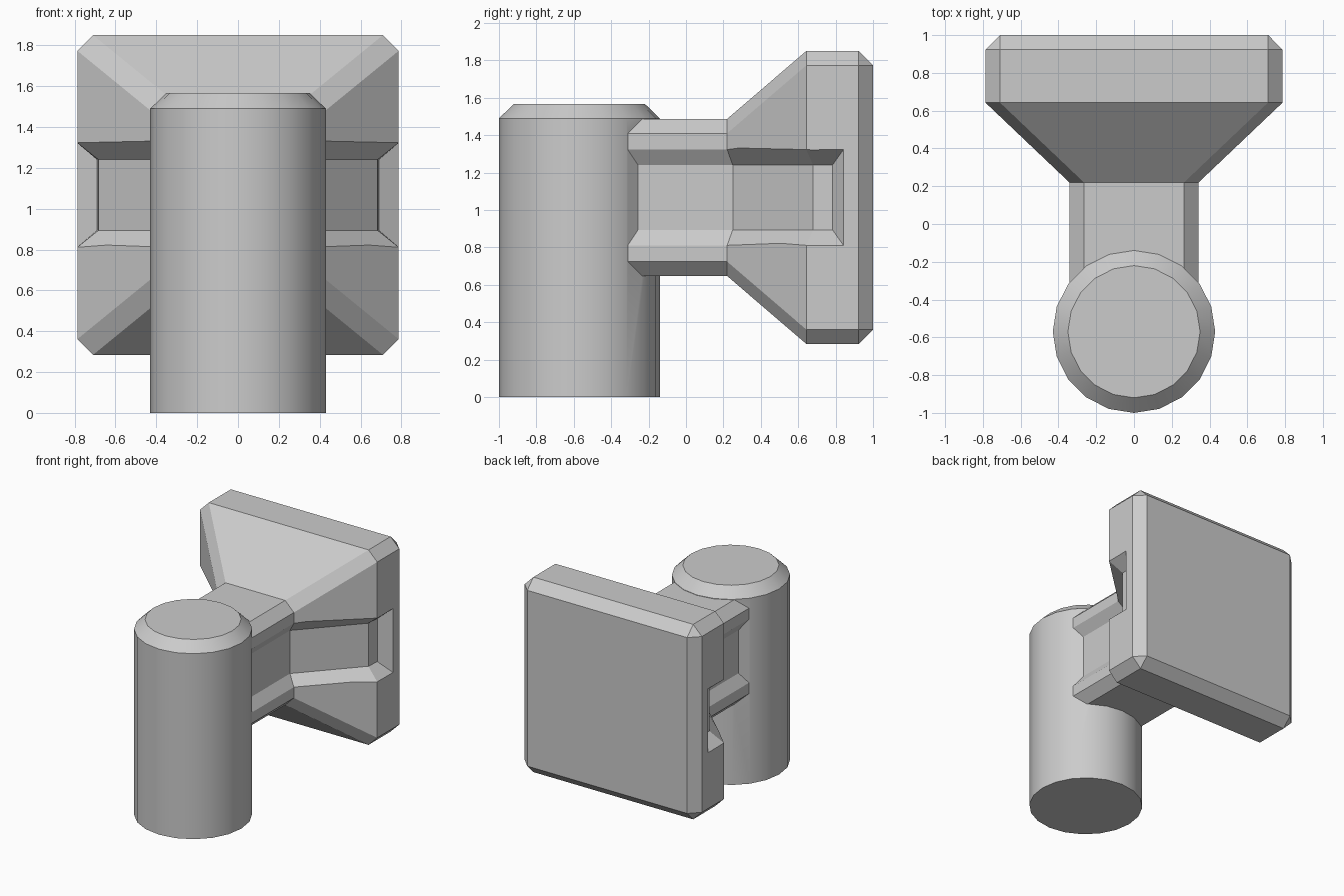
import bpy, bmesh, math

if "Cube" in bpy.data.objects:
    bpy.data.objects.remove(bpy.data.objects["Cube"])

ZC = 1.067  # centre height of the flared head


def loft(name, rings):
    """Skin a list of equal-length point rings into a closed solid."""
    bm = bmesh.new()
    vs = [[bm.verts.new(p) for p in r] for r in rings]
    n = len(rings[0])
    for a, b in zip(vs, vs[1:]):
        for i in range(n):
            j = (i + 1) % n
            bm.faces.new((a[i], a[j], b[j], b[i]))
    bm.faces.new(vs[0])
    bm.faces.new(vs[-1])
    bmesh.ops.remove_doubles(bm, verts=bm.verts, dist=1e-4)
    bmesh.ops.recalc_face_normals(bm, faces=bm.faces)
    me = bpy.data.meshes.new(name)
    bm.to_mesh(me)
    bm.free()
    ob = bpy.data.objects.new(name, me)
    bpy.context.collection.objects.link(ob)
    return ob


def boolean(ob, other, op):
    """Apply a boolean and discard the helper object."""
    m = ob.modifiers.new(op, 'BOOLEAN')
    m.object, m.operation, m.solver = other, op, 'EXACT'
    bpy.context.view_layer.objects.active = ob
    bpy.ops.object.modifier_apply(modifier=m.name)
    bpy.data.objects.remove(other)


def circle(r, z, n=20):
    return [(r * math.cos(2 * math.pi * i / n),
             -0.57 + r * math.sin(2 * math.pi * i / n), z) for i in range(n)]


def octagon(y, w, h, cw, ch):
    """Rectangle of half size w, h with cut corners, across the y axis."""
    pts = [(w, h - ch), (w - cw, h), (cw - w, h), (-w, h - ch),
           (-w, ch - h), (cw - w, -h), (w - cw, -h), (w, ch - h)]
    return [(x, y, ZC + z) for x, z in pts]


# Upright post with chamfered top
post = loft("post", [circle(0.43, 0), circle(0.43, 1.49), circle(0.35, 1.567)])

# Neck flaring into the square plate
c = 0.077
head = loft("flared_head", [
    octagon(-0.40, 0.342, 0.42, c, c),
    octagon(0.22, 0.342, 0.42, c, c),
    octagon(0.643, 0.787, 0.783, c, c),
    octagon(0.923, 0.787, 0.783, c, c),
    octagon(1.0, 0.71, 0.706, 0, 0)])

# Bevelled grooves on both sides: (rim x, rim y, floor x, floor y)
path = [(0.342, -0.45, 0.287, -0.45), (0.342, 0.22, 0.287, 0.25),
        (0.787, 0.643, 0.683, 0.68), (0.787, 0.842, 0.69, 0.783)]
k = 1.3  # overshoot beyond the rim
for s in (1, -1):
    rings = []
    for rx, ry, fx, fy in path:
        ox, oy = fx + k * (rx - fx), fy + k * (ry - fy)
        oz = 0.173 + k * 0.083
        rings.append([(s * ox, oy, ZC + oz), (s * fx, fy, ZC + 0.173),
                      (s * fx, fy, ZC - 0.173), (s * ox, oy, ZC - oz)])
    cutter = loft("groove_cutter", rings)
    cutter.hide_render = True
    boolean(head, cutter, 'DIFFERENCE')

# Join into one solid, smooth around the post only
boolean(post, head, 'UNION')
post.name = "post_with_flared_head"
bpy.ops.object.select_all(action='DESELECT')
post.select_set(True)
bpy.context.view_layer.objects.active = post
bpy.ops.object.shade_smooth_by_angle(angle=math.radians(25))
